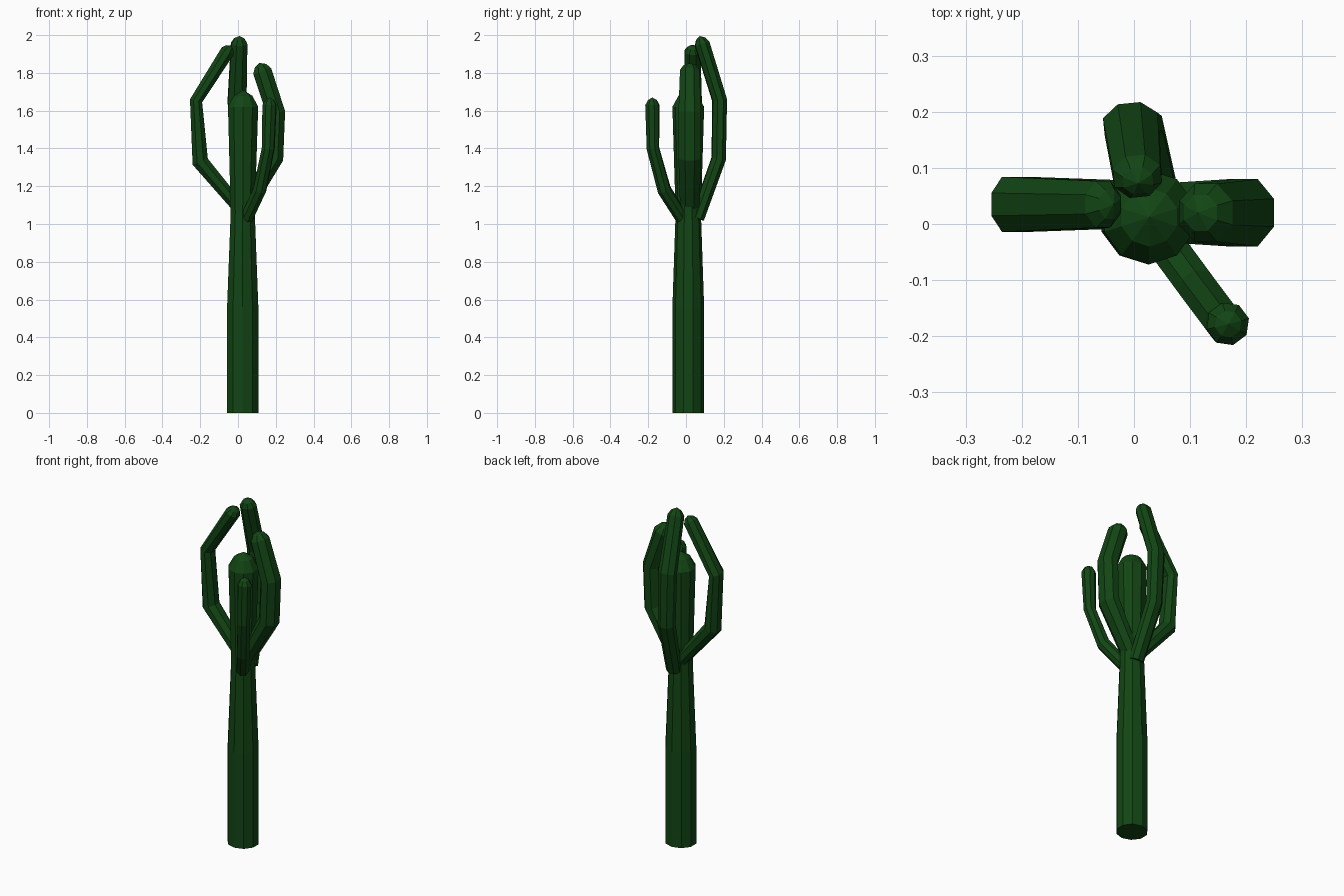
import bpy, bmesh, math
from mathutils import Vector

if "Cube" in bpy.data.objects:
    bpy.data.objects.remove(bpy.data.objects["Cube"])

green = bpy.data.materials.new("cactus_green")
green.diffuse_color = (0.006, 0.06, 0.007, 1)
green.use_nodes = True
green.node_tree.nodes["Principled BSDF"].inputs["Base Color"].default_value = green.diffuse_color


def tube(name, path, sides, side_dir, cap, phase=0.5):
    """Mitred tube through (x, y, z, in-plane radius, side radius), with a domed tip of height cap."""
    pts = [Vector(p[:3]) for p in path]
    side = Vector(side_dir).normalized()
    bm = bmesh.new()

    def ring(c, d, r_in, r_side):
        across = side.cross(d).normalized()
        vs = []
        for i in range(sides):
            a = 2 * math.pi * (i + phase) / sides
            vs.append(bm.verts.new(c + across * r_in * math.cos(a) + side * r_side * math.sin(a)))
        return vs

    segs = [(b - a).normalized() for a, b in zip(pts, pts[1:])]
    rings = []
    for i, p in enumerate(path):
        d = segs[max(i - 1, 0)] + segs[min(i, len(segs) - 1)]
        rings.append(ring(pts[i], d.normalized(), p[3], p[4]))
    # domed tip
    d = segs[-1]
    rings.append(ring(pts[-1] + d * cap * 0.65, d, path[-1][3] * 0.62, path[-1][4] * 0.62))
    apex = bm.verts.new(pts[-1] + d * cap)
    for lo, hi in zip(rings, rings[1:]):
        for i in range(sides):
            j = (i + 1) % sides
            bm.faces.new((lo[i], lo[j], hi[j], hi[i]))
    for i in range(sides):
        bm.faces.new((rings[-1][i], rings[-1][(i + 1) % sides], apex))
    bm.faces.new(rings[0][::-1])
    bmesh.ops.recalc_face_normals(bm, faces=bm.faces)
    me = bpy.data.meshes.new(name)
    bm.to_mesh(me)
    bm.free()
    me.materials.append(green)
    ob = bpy.data.objects.new(name, me)
    bpy.context.collection.objects.link(ob)
    return ob


# main stem, pinched where the arms sprout
tube("trunk", [(0.025, 0.012, 0, 0.087, 0.084), (0.025, 0.012, 0.56, 0.087, 0.084),
               (0.025, 0.012, 1.06, 0.067, 0.067), (0.027, 0.012, 1.62, 0.084, 0.084)],
     10, (0, 1, 0), 0.09)

# four upturned arms
tube("left_arm", [(0.01, 0.035, 1.08, 0.036, 0.045), (-0.2, 0.035, 1.33, 0.047, 0.053),
                  (-0.222, 0.035, 1.652, 0.036, 0.053), (-0.055, 0.035, 1.915, 0.04, 0.045)],
     8, (0, 1, 0), 0.035)
tube("right_arm", [(0.04, 0.02, 1.08, 0.04, 0.055), (0.19, 0.02, 1.35, 0.055, 0.065),
                   (0.2, 0.02, 1.59, 0.054, 0.065), (0.128, 0.02, 1.81, 0.054, 0.056)],
     8, (0, 1, 0), 0.045)
tube("front_arm", [(0.045, -0.02, 1.03, 0.036, 0.036), (0.115, -0.115, 1.18, 0.038, 0.036),
                   (0.16, -0.175, 1.4, 0.034, 0.036), (0.167, -0.178, 1.63, 0.039, 0.039)],
     8, (0.8, 0.6, 0), 0.04)
tube("back_arm", [(0.035, 0.06, 1.03, 0.038, 0.045), (0.005, 0.173, 1.345, 0.04, 0.05),
                  (-0.005, 0.178, 1.655, 0.041, 0.053), (0.006, 0.085, 1.955, 0.042, 0.046)],
     8, (1, 0.1, 0), 0.042)
